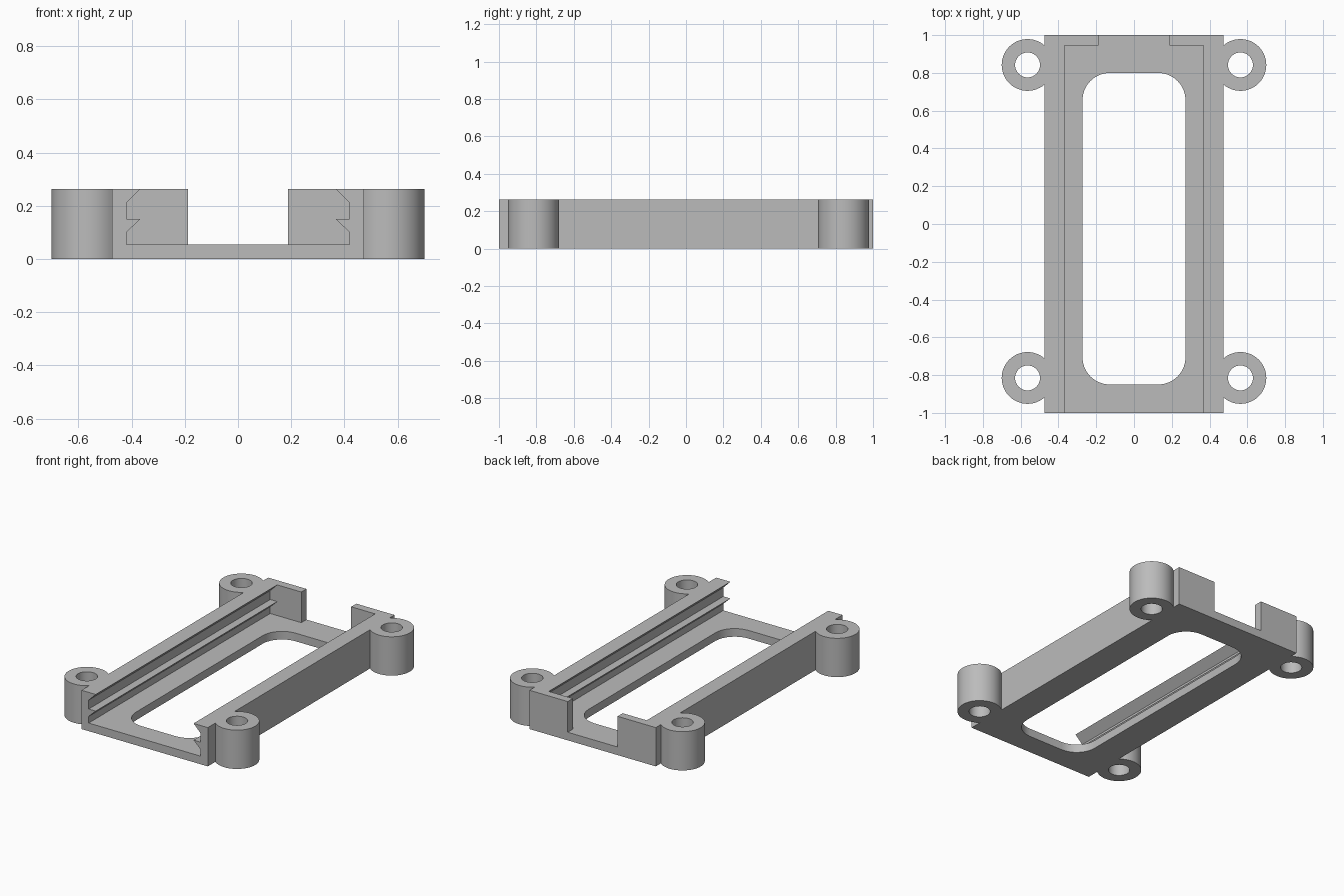
import bpy, bmesh, math
from mathutils import Vector

if "Cube" in bpy.data.objects:
    bpy.data.objects.remove(bpy.data.objects["Cube"], do_unlink=True)

HEIGHT, FLOOR, WALL = 0.263, 0.055, 0.4735
BOSS_X, BOSS_R, HOLE_R = 0.5635, 0.137, 0.066

grey = bpy.data.materials.new("plain grey")
grey.use_nodes = True
colour = (0.5, 0.5, 0.5, 1)
grey.diffuse_color = colour
grey.node_tree.nodes["Principled BSDF"].inputs["Base Color"].default_value = colour


def prism(name, outline, axis, start, end):
    """Extrude a 2D outline along y (outline in xz) or z (outline in xy)."""
    bm = bmesh.new()
    place = (lambda a, b: (a, start, b)) if axis == "y" else (lambda a, b: (a, b, start))
    face = bm.faces.new([bm.verts.new(place(a, b)) for a, b in outline])
    move = Vector((0, end - start, 0) if axis == "y" else (0, 0, end - start))
    top = bmesh.ops.extrude_face_region(bm, geom=[face], use_keep_orig=True)["geom"]
    bmesh.ops.translate(bm, vec=move, verts=[v for v in top if isinstance(v, bmesh.types.BMVert)])
    bmesh.ops.recalc_face_normals(bm, faces=bm.faces)
    mesh = bpy.data.meshes.new(name)
    bm.to_mesh(mesh)
    bm.free()
    mesh.materials.append(grey)
    obj = bpy.data.objects.new(name, mesh)
    bpy.context.collection.objects.link(obj)
    return obj


def rect(x0, x1, y0, y1):
    return [(x0, y0), (x1, y0), (x1, y1), (x0, y1)]


def arc(cx, cy, r, a0, a1, steps):
    angles = [math.radians(a0 + (a1 - a0) * i / steps) for i in range(steps + 1)]
    return [(cx + r * math.cos(a), cy + r * math.sin(a)) for a in angles]


def cut(obj, cutter):
    mod = obj.modifiers.new("cut", "BOOLEAN")
    mod.operation, mod.solver, mod.object = "DIFFERENCE", "EXACT", cutter
    bpy.ops.object.select_all(action="DESELECT")
    obj.select_set(True)
    bpy.context.view_layer.objects.active = obj
    bpy.ops.object.modifier_apply(modifier=mod.name)
    bpy.data.objects.remove(cutter, do_unlink=True)


def smooth(obj):
    bpy.ops.object.select_all(action="DESELECT")
    obj.select_set(True)
    bpy.context.view_layer.objects.active = obj
    bpy.ops.object.shade_smooth_by_angle(angle=math.radians(30))


# Tray frame: solid block with a grooved channel, a rear gap and a floor window
frame = prism("tray_frame", rect(-WALL, WALL, -1, 1), "z", 0, HEIGHT)
side = [(0.42, FLOOR), (0.42, 0.10), (0.367, 0.15), (0.42, 0.15),
        (0.42, 0.21), (0.367, HEIGHT), (0.367, 0.4)]
channel = side + [(-x, z) for x, z in reversed(side)]
cut(frame, prism("channel_cutter", channel, "y", -1.1, 0.945))
cut(frame, prism("gap_cutter", rect(-0.187, 0.187, FLOOR, 0.4), "y", 0.9, 1.1))

r, half, low, high = 0.145, 0.273, -0.85, 0.80
window = []
for i, (cx, cy) in enumerate(rect(r - half, half - r, low + r, high - r)):
    window += arc(cx, cy, r, 180 + 90 * i, 270 + 90 * i, 8)
cut(frame, prism("window_cutter", window, "z", -0.1, 0.1))
smooth(frame)

# Screw bosses: round posts flattened against the walls, bored through
clip = math.degrees(math.acos((WALL - BOSS_X) / BOSS_R))
for end, y in (("front", -0.815), ("back", 0.842)):
    for label, s in (("left", 1), ("right", -1)):
        outline = [(s * x, v) for x, v in arc(BOSS_X, y, BOSS_R, -clip, clip, 40)]
        boss = prism(f"{end}_{label}_screw_boss", outline, "z", 0, HEIGHT)
        bore = arc(s * BOSS_X, y, HOLE_R, 0, 360, 40)[:-1]
        cut(boss, prism("bore_cutter", bore, "z", -0.1, 0.4))
        smooth(boss)
